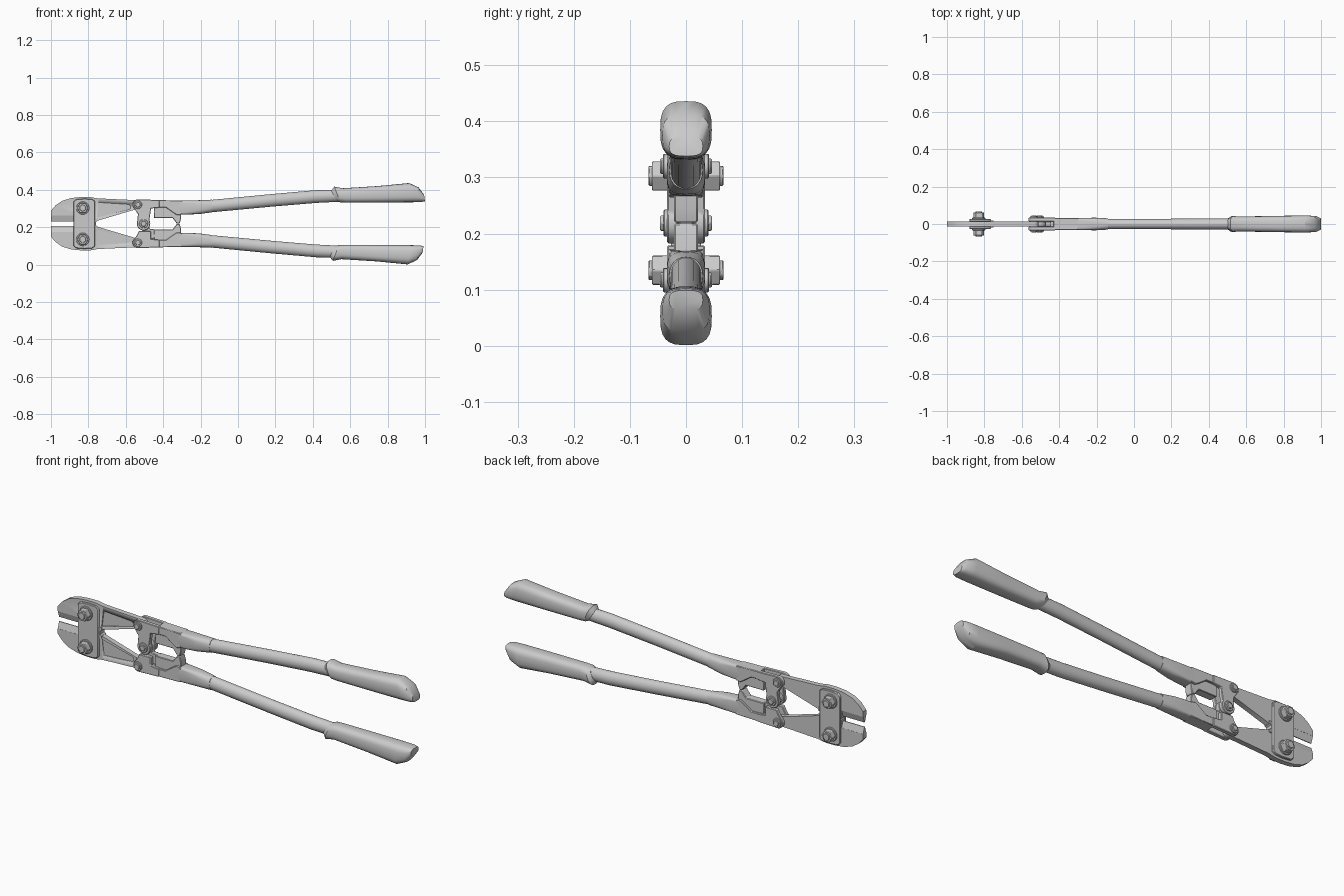
import bpy, bmesh, math

if "Cube" in bpy.data.objects:
    bpy.data.objects.remove(bpy.data.objects["Cube"])

MID = 0.2185  # mirror height between the two halves


def flip(z, s):
    return MID + s * (z - MID)


def prism(bm, pts, y0, y1, s=1):
    """Extrude an x,z outline from y0 to y1; s=-1 mirrors it to the lower half."""
    a = [bm.verts.new((x, y0, flip(z, s))) for x, z in pts]
    b = [bm.verts.new((x, y1, flip(z, s))) for x, z in pts]
    bm.faces.new(a)
    bm.faces.new(b[::-1])
    for i in range(len(pts)):
        j = (i + 1) % len(pts)
        bm.faces.new((a[i], b[i], b[j], a[j]))


def loft(bm, rings, s=1, n=24):
    """Skin superellipse rings: (top x, top z, bottom x, bottom z, half width, power)."""
    loops = []
    for xt, zt, xb, zb, hw, p in rings:
        loop = []
        for i in range(n):
            t = 2 * math.pi * i / n
            c, d = math.cos(t), math.sin(t)
            u = math.copysign(abs(c) ** (2 / p), c)
            v = math.copysign(abs(d) ** (2 / p), d)
            k = (v + 1) / 2
            loop.append(bm.verts.new((xb + (xt - xb) * k, hw * u, flip(zb + (zt - zb) * k, s))))
        loops.append(loop)
    for a, b in zip(loops, loops[1:]):
        for i in range(n):
            j = (i + 1) % n
            bm.faces.new((a[i], a[j], b[j], b[i]))
    bm.faces.new(loops[0])
    bm.faces.new(loops[-1][::-1])


def arc(x, z, r, a0, a1, n=8):
    return [(x + r * math.cos(math.radians(a0 + (a1 - a0) * i / n)),
             z + r * math.sin(math.radians(a0 + (a1 - a0) * i / n))) for i in range(n + 1)]


def disc(x, z, r, n=20):
    return arc(x, z, r, 0, 360, n)[:-1]


def finish(name, bm, bevel=0.0):
    bmesh.ops.recalc_face_normals(bm, faces=bm.faces)
    me = bpy.data.meshes.new(name)
    bm.to_mesh(me)
    bm.free()
    ob = bpy.data.objects.new(name, me)
    bpy.context.collection.objects.link(ob)
    bpy.ops.object.select_all(action='DESELECT')
    ob.select_set(True)
    bpy.context.view_layer.objects.active = ob
    bpy.ops.object.shade_smooth_by_angle(angle=math.radians(30))
    if bevel:
        m = ob.modifiers.new("bevel", 'BEVEL')
        m.width, m.segments, m.limit_method = bevel, 1, 'ANGLE'
    return ob


def bolt(name, x, z, layers):
    """Stack of discs on both sides: (radius, half length, sides)."""
    bm = bmesh.new()
    for r, h, n in layers:
        prism(bm, disc(x, z, r, n), -h, h)
    finish(name, bm, 0.002)


for s, side in ((1, "upper"), (-1, "lower")):
    # Jaw with long arm, recessed on the front
    bm = bmesh.new()
    prism(bm, [(-1, .262), (-1, .288), (-.975, .317), (-.94, .341), (-.89, .356), (-.84, .361),
               (-.79, .361), (-.75, .354)] + arc(-.535, .32, .024, 85, -105)
          + [(-.75, .235), (-.765, .222), (-.88, .222), (-.88, .262)], -.013, .013, s)
    jaw = finish(side + "_jaw", bm)
    bm = bmesh.new()
    prism(bm, [(-.745, .332), (-.585, .322), (-.575, .312), (-.575, .298), (-.59, .292), (-.755, .25)],
          -.03, -.006, s)
    cutter = finish("recess_cutter", bm)
    cutter.hide_render = True
    m = jaw.modifiers.new("recess", 'BOOLEAN')
    m.operation, m.object, m.solver = 'DIFFERENCE', cutter, 'EXACT'
    bpy.context.view_layer.objects.active = jaw
    bpy.ops.object.modifier_apply(modifier=m.name)
    bpy.data.objects.remove(cutter)

    # Ground cutting edge
    bm = bmesh.new()
    ends = [[bm.verts.new((x, y, flip(z, s))) for y, z in
             ((-.013, .264), (.013, .264), (.002, .23), (-.002, .23))] for x in (-1, -.88)]
    bm.faces.new(ends[0])
    bm.faces.new(ends[1][::-1])
    for i in range(4):
        j = (i + 1) % 4
        bm.faces.new((ends[0][i], ends[1][i], ends[1][j], ends[0][j]))
    finish(side + "_cutting_edge", bm)

    # Handle head: thick bar, thinner web with stop, forked cheeks
    bm = bmesh.new()
    prism(bm, [(-.43, .345), (-.30, .342), (-.30, .268), (-.325, .264), (-.35, .28),
               (-.385, .305), (-.43, .305)], -.031, .031, s)
    prism(bm, [(-.45, .315), (-.305, .315), (-.305, .245), (-.312, .2195), (-.327, .2195),
               (-.35, .25), (-.45, .25)], -.021, .021, s)
    for d in (-1, 1):
        cheek = arc(-.535, .32, .029, 200, 90) + [(-.42, .345), (-.42, .305), (-.465, .30)]
        if s > 0:
            cheek += arc(-.505, .2185, .036, 30, -200, 16) + [(-.535, .27)]
        else:
            cheek += [(-.465, .258), (-.53, .258), (-.54, .28)]
        prism(bm, cheek, d * .0135, d * .034, s)
    if s < 0:
        prism(bm, [(-.44, .30), (-.44, .25), (-.472, .245)] + arc(-.505, .2185, .034, 20, -180, 14)
              + [(-.505, .262), (-.49, .30)], -.013, .013, s)
    finish(side + "_handle_head", bm, 0.0025)

    # Socket and tube
    bm = bmesh.new()
    loft(bm, [(-.32, .342, -.32, .267, .031, 8), (-.27, .342, -.27, .268, .032, 6),
              (-.21, .344, -.21, .270, .034, 3.2), (-.14, .347, -.14, .279, .030, 2.2)], s)
    finish(side + "_handle_socket", bm)
    bm = bmesh.new()
    loft(bm, [(-.20, .341, -.20, .275, .028, 2), (-.14, .346, -.14, .280, .028, 2),
              (.18, .377, .18, .310, .028, 2), (.42, .398, .42, .330, .029, 2),
              (.58, .402, .58, .338, .029, 2)], s)
    finish(side + "_handle_tube", bm)

    # Rubber grip with collar and slanted end; the lower one sits slightly further in
    dx = 0 if s > 0 else -.008
    rings = [(.498, .395, .53, .339, .030, 2.4), (.515, .417, .548, .332, .042, 2.6),
             (.56, .408, .58, .331, .040, 2.8), (.75, .42, .75, .332, .043, 3),
             (.915, .436, .93, .333, .046, 3), (.965, .413, .982, .335, .042, 3),
             (.995, .373, 1.0, .338, .030, 3)]
    bm = bmesh.new()
    loft(bm, [(a + dx, b, c + dx, d, w, p) for a, b, c, d, w, p in rings], s)
    finish(side + "_grip", bm)

    # Jaw bolts and arm pivot bolts
    bolt(side + "_jaw_bolt", -.83, flip(.3025, s),
         [(.035, .034, 20), (.030, .061, 6), (.018, .067, 12)])
    bolt(side + "_arm_bolt", -.535, flip(.32, s), [(.022, .041, 16), (.014, .046, 12)])

# Side plates tying the jaws together
for d, face in ((-1, "front"), (1, "back")):
    bm = bmesh.new()
    top = [(-.88, MID), (-.88, .335), (-.868, .349), (-.82, .353), (-.78, .35), (-.765, .34)]
    prism(bm, top + [(x, 2 * MID - z) for x, z in top[:0:-1]], d * .0135, d * .027)
    finish(face + "_jaw_plate", bm, 0.003)

# Small stop between the arms
bm = bmesh.new()
prism(bm, [(-.775, .19), (-.752, .19), (-.752, .205), (-.76, .21), (-.76, .228), (-.752, .232),
           (-.752, .247), (-.775, .247)], -.018, .018)
finish("arm_stop", bm)

# Centre pivot bolt
bolt("centre_bolt", -.505, MID, [(.024, .040, 20), (.016, .046, 6)])
